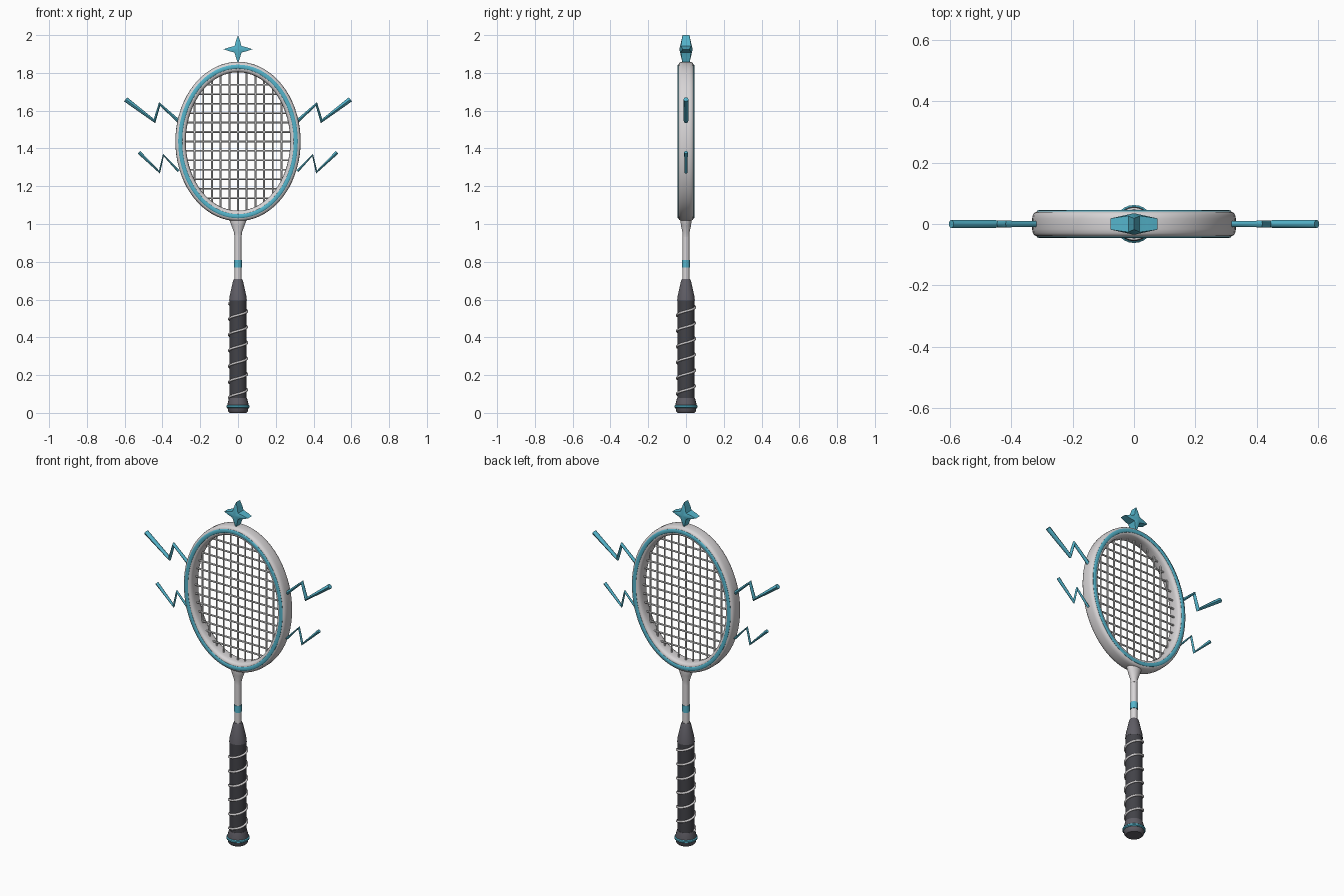
import bpy, bmesh
from math import sin, cos, pi, sqrt, radians

cube = bpy.data.objects.get("Cube")
if cube:
    bpy.data.objects.remove(cube, do_unlink=True)


def material(name, r, g, b):
    m = bpy.data.materials.new(name)
    m.use_nodes = True
    m.diffuse_color = (r, g, b, 1)
    m.node_tree.nodes["Principled BSDF"].inputs["Base Color"].default_value = (r, g, b, 1)
    return m


WHITE = material("pale_grey", 0.68, 0.66, 0.67)
STRING = material("string_white", 0.75, 0.75, 0.75)
TEAL = material("teal", 0.09, 0.46, 0.60)
GRIP = material("charcoal_grip", 0.055, 0.055, 0.065)
COLLAR = material("slate_grey", 0.115, 0.11, 0.13)

HEAD_Z = 1.437


def select_only(ob):
    bpy.ops.object.select_all(action='DESELECT')
    ob.select_set(True)
    bpy.context.view_layer.objects.active = ob


def finish(name, bm, mat, smooth=True):
    bmesh.ops.recalc_face_normals(bm, faces=bm.faces)
    me = bpy.data.meshes.new(name)
    bm.to_mesh(me)
    bm.free()
    me.materials.append(mat)
    ob = bpy.data.objects.new(name, me)
    bpy.context.collection.objects.link(ob)
    if smooth:
        select_only(ob)
        bpy.ops.object.shade_smooth_by_angle(angle=radians(35))
    return ob


def skin(bm, rings, closed):
    """Bridge a list of vertex rings, capping the ends if open."""
    n = len(rings[0])
    for i in range(len(rings) if closed else len(rings) - 1):
        a, b = rings[i], rings[(i + 1) % len(rings)]
        for j in range(n):
            k = (j + 1) % n
            bm.faces.new((a[j], a[k], b[k], b[j]))
    if not closed:
        bm.faces.new(rings[0])
        bm.faces.new(rings[-1])


def lathe(name, profile, mat, flat=1.0, sides=24):
    """Stack of circles from (radius, height) pairs; flat squashes depth at the top."""
    bm = bmesh.new()
    top = len(profile) - 1
    rings = []
    for i, (r, z) in enumerate(profile):
        f = 1 + (flat - 1) * i / top
        rings.append([bm.verts.new((r * cos(2 * pi * j / sides), f * r * sin(2 * pi * j / sides), z))
                      for j in range(sides)])
    skin(bm, rings, False)
    return finish(name, bm, mat)


def power(v, e):
    return abs(v) ** e * (1 if v >= 0 else -1)


def hoop(name, a, b, half_width, half_depth, y, mat, expo, steps=72, sides=16):
    """Oval ring swept with a rounded-box section."""
    bm = bmesh.new()
    rings = []
    for i in range(steps):
        t = 2 * pi * i / steps
        ring = []
        for j in range(sides):
            s = 2 * pi * (j + 0.5) / sides
            d = half_width * power(cos(s), expo)
            ring.append(bm.verts.new(((a + d) * cos(t), y + half_depth * power(sin(s), expo),
                                      HEAD_Z + (b + d) * sin(t))))
        rings.append(ring)
    skin(bm, rings, True)
    return finish(name, bm, mat)


def wire(name, paths, radius, mat, resolution=2, taper=1.0):
    """Round wires along one or more point lists, thinner at the start by taper."""
    cu = bpy.data.curves.new(name, 'CURVE')
    cu.dimensions = '3D'
    cu.bevel_depth = radius
    cu.bevel_resolution = resolution
    cu.use_fill_caps = True
    for path in paths:
        sp = cu.splines.new('POLY')
        sp.points.add(len(path) - 1)
        for i, (point, co) in enumerate(zip(sp.points, path)):
            point.co = (*co, 1)
            point.radius = taper + (1 - taper) * i / (len(path) - 1)
    cu.materials.append(mat)
    ob = bpy.data.objects.new(name, cu)
    bpy.context.collection.objects.link(ob)
    select_only(ob)
    bpy.ops.object.convert(target='MESH')
    bpy.ops.object.shade_smooth_by_angle(angle=radians(50))
    return ob


# Head frame and its two trim rings
hoop("head_frame", 0.304, 0.394, 0.028, 0.041, 0, WHITE, 0.55)
for side, y in (("front", -0.039), ("back", 0.039)):
    hoop(side + "_trim_ring", 0.306, 0.396, 0.011, 0.006, y, TEAL, 0.7, sides=12)

# String bed, clipped to an oval
A, B, GAP_X, GAP_Z = 0.28, 0.37, 0.046, 0.05
mains, crosses = [], []
for i in range(-5, 6):
    x = i * GAP_X
    h = B * sqrt(1 - (x / A) ** 2)
    mains.append([(x, 0, HEAD_Z - h), (x, 0, HEAD_Z + h)])
for i in range(-6, 7):
    z = i * GAP_Z
    w = A * sqrt(1 - (z / B) ** 2)
    crosses.append([(-w, 0, HEAD_Z + z), (w, 0, HEAD_Z + z)])
wire("main_strings", mains, 0.005, STRING, 1)
wire("cross_strings", crosses, 0.005, STRING, 1)

# Throat, shaft and shaft band
lathe("throat", [(0.019, 0.93), (0.021, 0.955), (0.034, 0.99), (0.045, 1.02), (0.05, 1.06)], WHITE, 0.55)
lathe("shaft", [(0.018, 0.68), (0.018, 0.95)], WHITE)
lathe("shaft_band", [(0.0205, 0.77), (0.0205, 0.81)], TEAL)

# Handle
lathe("collar", [(0.047, 0.595), (0.044, 0.62), (0.026, 0.7), (0.022, 0.708)], COLLAR)
lathe("grip", [(0.046, 0.07), (0.046, 0.6)], GRIP)
lathe("butt_cap", [(0.044, 0), (0.052, 0.008), (0.056, 0.03), (0.056, 0.045), (0.047, 0.08)], COLLAR)
lathe("butt_ring", [(0.057, 0.026), (0.062, 0.03), (0.062, 0.038), (0.057, 0.042)], TEAL)

# Spiral wrap around the grip
TURNS, STEPS = 6, 192
spiral = []
for i in range(STEPS + 1):
    t = i / STEPS
    angle = pi + 2 * pi * TURNS * t
    spiral.append((0.048 * cos(angle), 0.048 * sin(angle), 0.08 + 0.5 * t))
wire("grip_wrap", [spiral], 0.006, WHITE)

# Lightning bolts on both sides
BOLTS = {
    "upper": (0.0135, [(0.315, 1.545), (0.415, 1.635), (0.442, 1.545), (0.595, 1.66)]),
    "lower": (0.0095, [(0.315, 1.28), (0.395, 1.365), (0.416, 1.275), (0.525, 1.38)]),
}
for level, (radius, path) in BOLTS.items():
    for side, s in (("left", 1), ("right", -1)):
        wire(f"{level}_{side}_bolt", [[(s * x, 0, z) for x, z in path]], radius, TEAL, taper=0.7)

# Four-pointed star with concave edges and raised centres
bm = bmesh.new()
STAR_Z = 1.925
REACH = (1.0, 0.58, 0.4, 0.34, 0.4, 0.58)
faces = []
for y in (-1, 1):
    rim = []
    for i in range(24):
        t = 2 * pi * i / 24
        r = 0.077 * REACH[i % 6]
        depth = 0.018 + 0.012 * (1 - REACH[i % 6])
        rim.append(bm.verts.new((r * cos(t), y * depth, STAR_Z + 0.97 * r * sin(t))))
    centre = bm.verts.new((0, y * 0.035, STAR_Z))
    for i in range(24):
        bm.faces.new((centre, rim[i], rim[(i + 1) % 24]))
    faces.append(rim)
for i in range(24):
    k = (i + 1) % 24
    bm.faces.new((faces[0][i], faces[0][k], faces[1][k], faces[1][i]))
finish("top_star", bm, TEAL)
